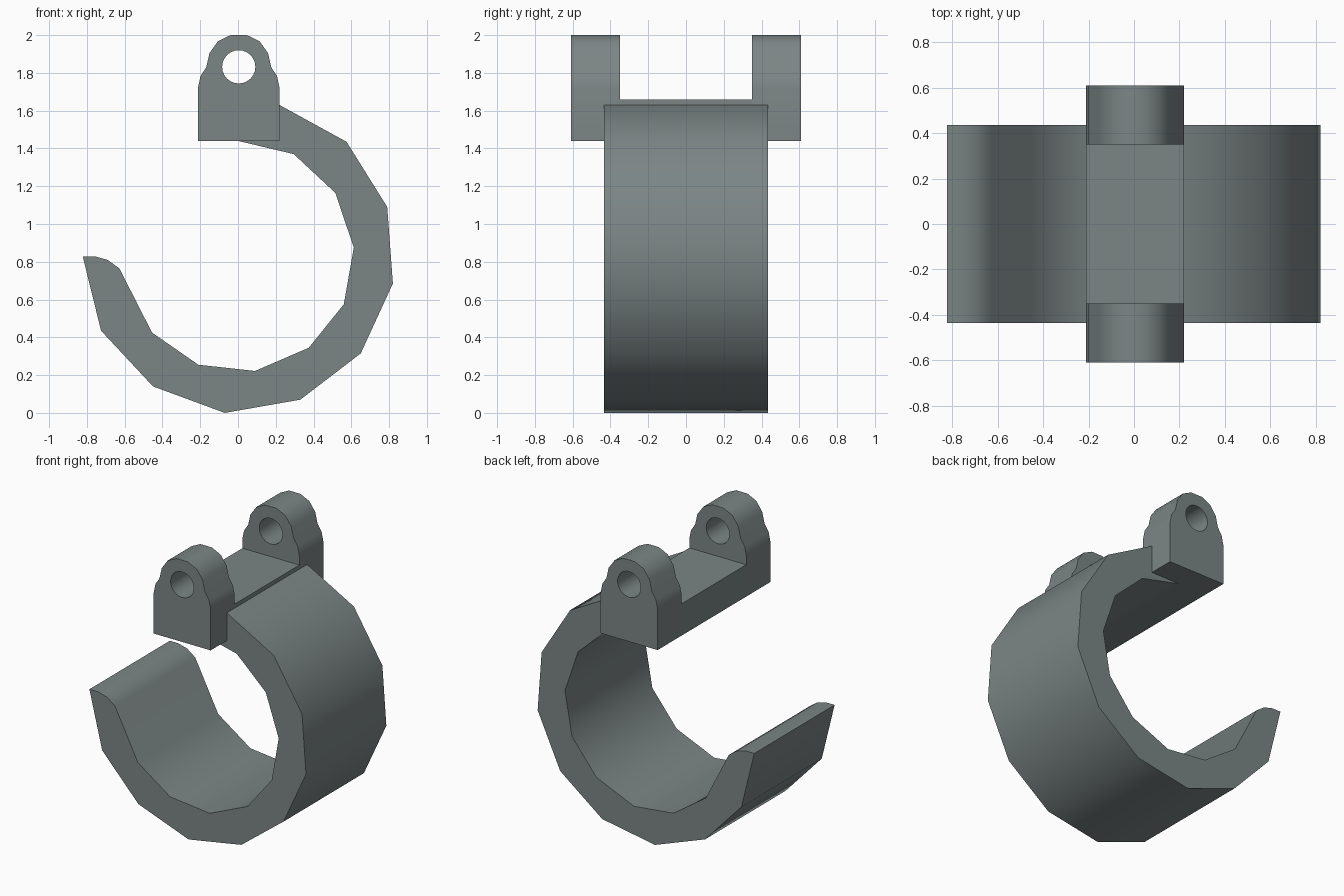
import bpy, bmesh, math
from mathutils import Matrix

if "Cube" in bpy.data.objects:
    bpy.data.objects.remove(bpy.data.objects["Cube"])

steel = bpy.data.materials.new("grey_steel")
steel.diffuse_color = (0.2, 0.235, 0.235, 1)
steel.use_nodes = True
steel.node_tree.nodes["Principled BSDF"].inputs["Base Color"].default_value = steel.diffuse_color


def plate(name, outlines, y0, y1):
    """Extrude closed (x, z) outlines along y; inner outlines become holes."""
    cu = bpy.data.curves.new(name, 'CURVE')
    cu.dimensions = '2D'
    cu.fill_mode = 'BOTH'
    cu.extrude = (y1 - y0) / 2
    for pts in outlines:
        sp = cu.splines.new('POLY')
        sp.points.add(len(pts) - 1)
        for p, (x, z) in zip(sp.points, pts):
            p.co = (x, z, 0, 1)
        sp.use_cyclic_u = True
    tmp = bpy.data.objects.new(name + "_curve", cu)
    bpy.context.collection.objects.link(tmp)
    bpy.context.view_layer.update()
    me = bpy.data.meshes.new_from_object(
        tmp.evaluated_get(bpy.context.evaluated_depsgraph_get()))
    bpy.data.objects.remove(tmp)

    # Stand the outline upright and weld the caps to the walls
    bm = bmesh.new()
    bm.from_mesh(me)
    bm.transform(Matrix.Translation((0, (y0 + y1) / 2, 0))
                 @ Matrix.Rotation(math.pi / 2, 4, 'X'))
    bmesh.ops.remove_doubles(bm, verts=bm.verts, dist=0.0005)
    bmesh.ops.recalc_face_normals(bm, faces=bm.faces)
    bm.to_mesh(me)
    bm.free()
    me.name = name
    me.materials.clear()
    me.materials.append(steel)
    ob = bpy.data.objects.new(name, me)
    bpy.context.collection.objects.link(ob)
    bpy.ops.object.select_all(action='DESELECT')
    ob.select_set(True)
    bpy.context.view_layer.objects.active = ob
    bpy.ops.object.shade_smooth_by_angle(angle=math.radians(42))
    return ob


# Open hook: outer side from the mount round to the tip, then back inside
hook = [(0.0, 1.64), (0.22, 1.63), (0.575, 1.435), (0.79, 1.09), (0.82, 0.685),
        (0.65, 0.315), (0.33, 0.07), (-0.07, 0.0), (-0.45, 0.14),
        (-0.725, 0.435), (-0.822, 0.828), (-0.755, 0.828), (-0.69, 0.81),
        (-0.628, 0.765), (-0.455, 0.425), (-0.21, 0.255), (0.09, 0.222),
        (0.375, 0.345), (0.56, 0.575), (0.613, 0.875), (0.515, 1.165),
        (0.295, 1.37), (0.0, 1.44)]
plate("hook", [hook], -0.435, 0.435)

# Bridge block between the lugs
CX, HW = 0.004, 0.216
plate("bridge", [[(CX - HW, 1.44), (CX + HW, 1.44),
                  (CX + HW, 1.658), (CX - HW, 1.658)]], -0.35, 0.35)

# Pierced lugs at both ends, outline mirrored about their centre
half = [(HW, 1.44), (HW, 1.72), (0.203, 1.782), (0.172, 1.83),
        (0.155, 1.905), (0.11, 1.968), (0.043, 2.0)]
lug = [(CX + x, z) for x, z in half] + [(CX - x, z) for x, z in reversed(half)]
hole = [(CX + 0.088 * math.cos(a), 1.832 + 0.088 * math.sin(a))
        for a in (math.tau * i / 24 for i in range(24))]
plate("front_lug", [lug, hole], -0.61, -0.35)
plate("back_lug", [lug, hole], 0.35, 0.61)
